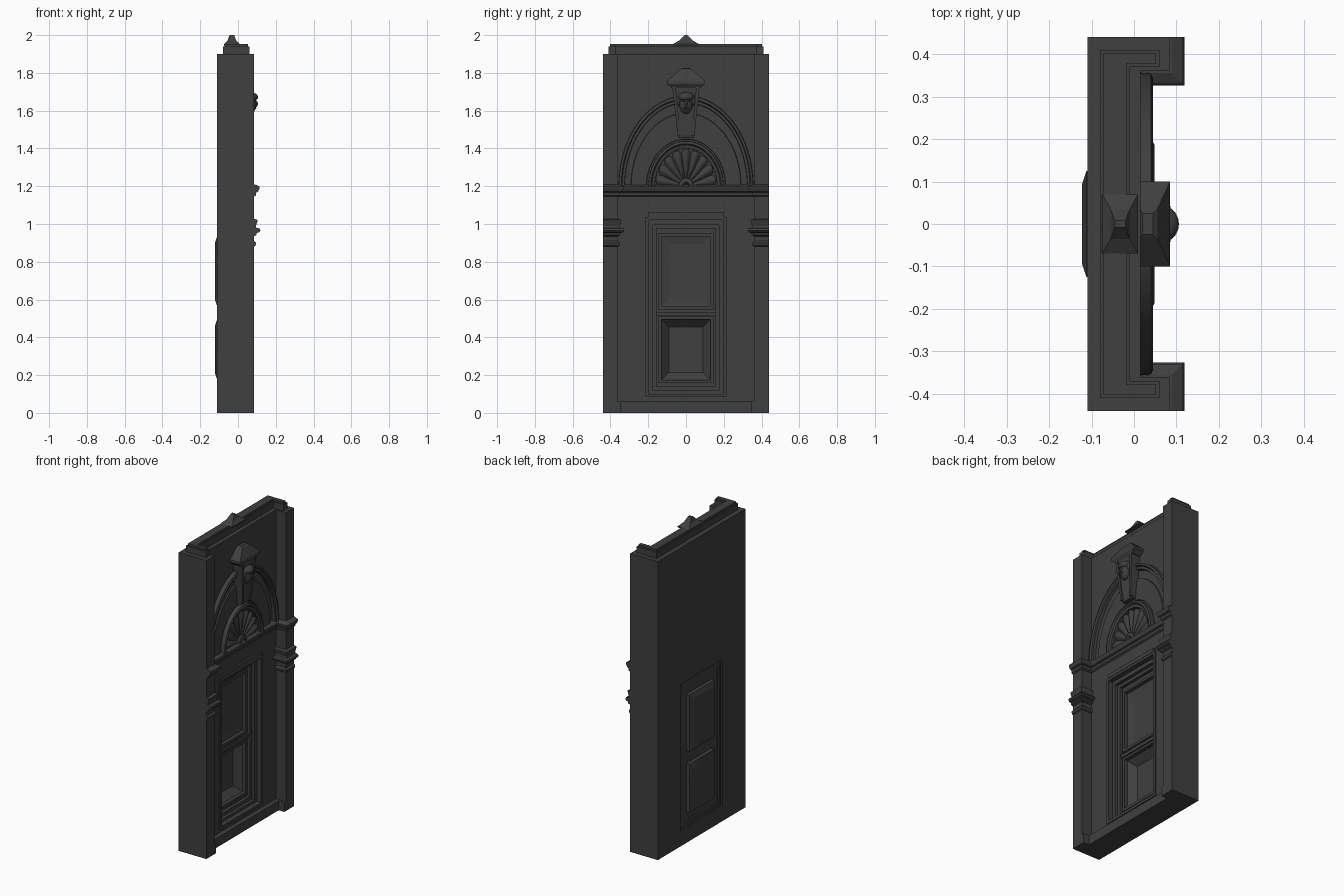
import bpy, bmesh, math

cube = bpy.data.objects.get("Cube")
if cube:
    bpy.data.objects.remove(cube, do_unlink=True)

stone = bpy.data.materials.new("dark grey stone")
stone.use_nodes = True
COLOUR = (0.05, 0.05, 0.05, 1)
stone.diffuse_color = COLOUR
stone.node_tree.nodes["Principled BSDF"].inputs["Base Color"].default_value = COLOUR

WALL, PIER, BACK = 0.015, 0.085, -0.11   # x of wall face, pier face, rear face
SPRING = 1.2                             # height of arch springing


def finish(name, bm, smooth=False):
    bmesh.ops.recalc_face_normals(bm, faces=bm.faces)
    mesh = bpy.data.meshes.new(name)
    bm.to_mesh(mesh)
    bm.free()
    mesh.materials.append(stone)
    ob = bpy.data.objects.new(name, mesh)
    bpy.context.collection.objects.link(ob)
    if smooth:
        bpy.ops.object.select_all(action='DESELECT')
        ob.select_set(True)
        bpy.context.view_layer.objects.active = ob
        bpy.ops.object.shade_smooth_by_angle(angle=math.radians(40))
    return ob


def loft(name, rings, closed=True, caps=True, wrap=False, smooth=False):
    """Join successive rings of points; cap the ends or wrap them round."""
    bm = bmesh.new()
    vs = [[bm.verts.new(p) for p in r] for r in rings]
    n = len(vs[0])
    pairs = list(zip(vs, vs[1:])) + ([(vs[-1], vs[0])] if wrap else [])
    for a, b in pairs:
        for i in range(n if closed else n - 1):
            j = (i + 1) % n
            bm.faces.new((a[i], a[j], b[j], b[i]))
    if caps and not wrap:
        bm.faces.new(vs[0])
        bm.faces.new(vs[-1])
    return finish(name, bm, smooth)


def rect(x, y, z0, z1):
    return [(x, -y, z0), (x, y, z0), (x, y, z1), (x, -y, z1)]


def plan(x0, x1, y0, y1, z):
    return [(x0, y0, z), (x1, y0, z), (x1, y1, z), (x0, y1, z)]


def box(name, x0, x1, y0, y1, z0, z1):
    return loft(name, [plan(x0, x1, y0, y1, z) for z in (z0, z1)])


def frame(name, x0, x1, outer, inner):
    """Rectangular ring facing x; outer and inner are (half width, z0, z1)."""
    return loft(name, [rect(x0, *outer), rect(x1, *outer),
                       rect(x1, *inner), rect(x0, *inner)], wrap=True)


def arc(x, a, b, n=40):
    return [(x, a * math.cos(math.pi * i / n), SPRING + b * math.sin(math.pi * i / n))
            for i in range(n + 1)]


def arch(name, profile):
    """Sweep (x, half width, rise) points along a half ellipse."""
    return loft(name, [arc(*p) for p in profile], closed=False, wrap=True, smooth=True)


def moulding(name, profile, across):
    """Sweep (projection, z) points along the wall and around both piers."""
    for side, s in (("left", 1), ("right", -1)):
        rings = []
        for d, z in profile:
            path = [(WALL + d, 0)] if across else []
            path += [(WALL + (d if across else 0), 0.36 - d), (PIER + d, 0.36 - d),
                     (PIER + d, 0.44)]
            path += [(PIER - 0.01, 0.44), (PIER - 0.01, 0.37), (0, 0.37)]
            path += [(0, 0)] if across else []
            rings.append([(x, s * y, z) for x, y in path])
        loft(side + "_" + name, rings)


# Wall slab pierced by the doorway, with piers, plinth and crown
frame("wall", BACK, WALL, (0.44, 0, 1.9), (0.21, 0.09, 1.03))
box("plinth", 0, 0.045, -0.36, 0.36, 0, 0.06)
for side, s in (("left", 1), ("right", -1)):
    box(side + "_pier", WALL, PIER, s * 0.36, s * 0.44, 0, 1.9)
    box(side + "_pier_foot", WALL, PIER, s * 0.345, s * 0.36, 0, 0.06)


def crown(name, inset, z0, z1):
    half = [(-0.08 + inset, 0.41 - inset), (0.06 - inset, 0.41 - inset),
            (0.06 - inset, 0.37 + inset), (-0.01 - inset, 0.37 + inset)]
    path = half + [(x, -y) for x, y in reversed(half)]
    loft(name, [[(x, y, z) for x, y in path] for z in (z0, z1)])


crown("crown_lower", 0, 1.9, 1.94)
crown("crown_upper", 0.008, 1.94, 1.952)

# Hipped finial on the crown
loft("finial", [plan(-0.075, 0.01, -0.07, 0.07, 1.945), plan(-0.075, 0.01, -0.07, 0.07, 1.952),
                plan(-0.055, -0.01, -0.035, 0.035, 1.972), plan(-0.045, -0.02, -0.008, 0.008, 2.0)])

# String course and pier capitals
moulding("string_course", [(0.0, 1.145), (0.01, 1.152), (0.012, 1.168), (0.022, 1.172),
                           (0.03, 1.192), (0.03, 1.198), (0.004, 1.21)], True)
moulding("capital", [(0.0, 0.935), (0.014, 0.942), (0.014, 0.952), (0.028, 0.957), (0.034, 0.966),
                     (0.03, 0.976), (0.012, 0.98), (0.01, 0.99), (0.018, 1.015),
                     (0.018, 1.022), (0.0, 1.027)], False)
moulding("necking", [(0, 0.88), (0.008, 0.885), (0.01, 0.9), (0, 0.91)], False)

# Stepped door surround
frame("outer_architrave", -0.1, WALL + 0.01, (0.215, 0.083, 1.037), (0.198, 0.1, 1.02))
frame("middle_architrave", -0.098, -0.005, (0.2, 0.098, 1.022), (0.175, 0.118, 0.995))
frame("inner_architrave", -0.096, -0.025, (0.178, 0.115, 0.998), (0.155, 0.14, 0.975))
box("lintel", 0, WALL + 0.012, -0.2, 0.2, 1.035, 1.06)

# Door leaf: rails and stiles with panels dished in front and raised behind
PANELS = {"lower": (0.18, 0.49), "upper": (0.57, 0.93)}
for part, (z0, z1), (lo, hi) in (("lower", PANELS["lower"], (0.12, 0.525)),
                                 ("upper", PANELS["upper"], (0.525, 0.99))):
    frame(part + "_door_frame", -0.095, -0.045, (0.17, lo, hi), (0.13, z0 - 0.005, z1 + 0.005))
    frame(part + "_panel_bead", -0.06, -0.037, (0.147, z0 - 0.022, z1 + 0.02),
          (0.13, z0 - 0.005, z1 + 0.005))
    dish = -0.1 if part == "lower" else -0.068
    loft(part + "_panel", [rect(dish, 0.09, z0 + 0.035, z1 - 0.035), rect(-0.06, 0.13, z0 - 0.005, z1 + 0.005),
                           rect(-0.095, 0.125, z0, z1), rect(-0.112, 0.125, z0, z1),
                           rect(-0.122, 0.095, z0 + 0.03, z1 - 0.03)], smooth=part == "lower")
box("middle_rail", -0.06, -0.035, -0.165, 0.165, 0.515, 0.535)

# Great arch and the smaller arch over the fan
arch("great_arch", [(0.0, 0.358, 0.48), (0.04, 0.355, 0.477), (0.045, 0.343, 0.463),
                    (0.034, 0.338, 0.457), (0.034, 0.325, 0.442), (0.0, 0.322, 0.438)])
arch("inner_arch", [(0.0, 0.295, 0.392), (0.024, 0.29, 0.386), (0.024, 0.21, 0.25), (0.0, 0.205, 0.245)])
arch("fan_arch", [(0.0, 0.2, 0.24), (0.043, 0.198, 0.238), (0.048, 0.186, 0.225),
                  (0.038, 0.18, 0.218), (0.034, 0.165, 0.2), (0.0, 0.163, 0.198)])

# Fluted shell fan with a hub
LOBES, STEPS = 9, 6
rows = []
for t, lift in ((0.2, 0.008), (0.6, 0.014), (0.88, 0.02), (0.98, 0.012)):
    row = []
    for i in range(LOBES * STEPS + 1):
        ang = math.pi * i / (LOBES * STEPS)
        ridge = abs(math.sin(ang * LOBES))
        r = t * (0.9 + 0.1 * math.sqrt(ridge))
        row.append((WALL + 0.002 + lift * ridge, 0.165 * r * math.cos(ang),
                    SPRING + 0.2 * r * math.sin(ang)))
    rows.append(row)
loft("shell_fan", rows, closed=False, caps=False, smooth=True)
arch("fan_hub", [(0.0, 0.04, 0.045), (0.036, 0.038, 0.043), (0.04, 0.02, 0.022), (0.0, 0.002, 0.002)])

# Keystone with a hipped cap
loft("keystone", [plan(0, 0.05, -0.042, 0.042, 1.455), plan(0, 0.055, -0.044, 0.044, 1.475),
                  plan(0, 0.07, -0.07, 0.07, 1.72)])
for s in (1, -1):
    loft("keystone_edge", [plan(0.04, 0.062, s * 0.03, s * 0.044, 1.465),
                           plan(0.04, 0.079, s * 0.054, s * 0.072, 1.725)])
loft("keystone_cap", [plan(0, 0.07, -0.075, 0.075, 1.72), plan(0, 0.085, -0.1, 0.1, 1.742),
                      plan(0, 0.085, -0.1, 0.1, 1.758), plan(0.015, 0.055, -0.035, 0.035, 1.815),
                      plan(0.02, 0.045, -0.025, 0.025, 1.822)])


# Carved mask on the keystone
def blob(name, loc, size):
    bm = bmesh.new()
    bmesh.ops.create_uvsphere(bm, u_segments=20, v_segments=12, radius=1)
    bmesh.ops.scale(bm, vec=size, verts=bm.verts)
    bmesh.ops.translate(bm, vec=loc, verts=bm.verts)
    finish(name, bm, True)


blob("mask_face", (0.064, 0, 1.638), (0.034, 0.036, 0.055))
blob("mask_hair", (0.064, 0, 1.672), (0.042, 0.044, 0.026))
blob("mask_nose", (0.097, 0, 1.636), (0.008, 0.007, 0.016))
blob("mask_mouth", (0.091, 0, 1.612), (0.006, 0.013, 0.005))
for s in (1, -1):
    blob("mask_brow", (0.09, s * 0.014, 1.652), (0.008, 0.011, 0.004))
    blob("mask_curl", (0.066, s * 0.04, 1.65), (0.02, 0.01, 0.024))
